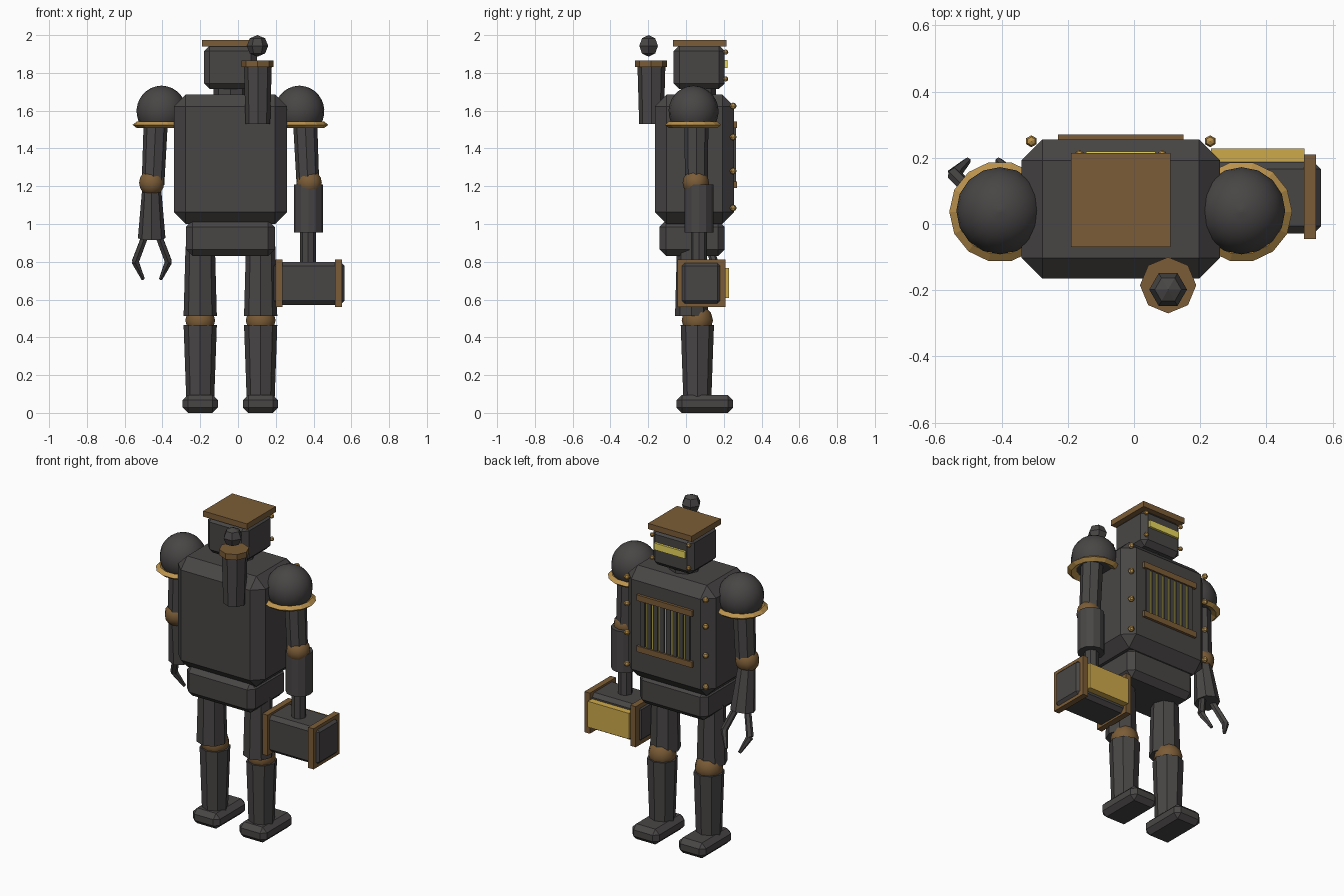
import bpy, bmesh, math
from mathutils import Vector, Matrix

if "Cube" in bpy.data.objects:
    bpy.data.objects.remove(bpy.data.objects["Cube"])

CX = -0.04  # symmetry plane of the body


def material(name, rgb):
    m = bpy.data.materials.new(name)
    m.diffuse_color = (*rgb, 1)
    m.use_nodes = True
    m.node_tree.nodes["Principled BSDF"].inputs["Base Color"].default_value = m.diffuse_color
    return m


IRON = material("dark iron", (0.066, 0.061, 0.060))
BRONZE = material("bronze", (0.20, 0.108, 0.038))
BRASS = material("brass", (0.50, 0.29, 0.075))
GOLD = material("gold panel", (0.62, 0.40, 0.07))
GLOW = material("yellow glow", (0.80, 0.68, 0.11))


def finish(name, bm, mat, smooth=False):
    bmesh.ops.recalc_face_normals(bm, faces=bm.faces)
    for f in bm.faces:
        f.smooth = smooth
    me = bpy.data.meshes.new(name)
    bm.to_mesh(me)
    bm.free()
    me.materials.append(mat)
    ob = bpy.data.objects.new(name, me)
    bpy.context.collection.objects.link(ob)
    return ob


def box(name, x, y, z, mat, bevel=0.0):
    """Box from (min, max) ranges with an optional chamfer."""
    bm = bmesh.new()
    bmesh.ops.create_cube(bm, size=1)
    for v in bm.verts:
        v.co = [(a + b) / 2 + c * (b - a) for (a, b), c in zip((x, y, z), v.co)]
    if bevel:
        bmesh.ops.bevel(bm, geom=bm.edges[:], offset=bevel, segments=1,
                        affect='EDGES', profile=0.5)
    return finish(name, bm, mat)


def tube(name, p0, p1, r0, r1, mat, n=8):
    """Tapered n-sided rod from p0 to p1."""
    p0, p1 = Vector(p0), Vector(p1)
    d = p1 - p0
    rot = Vector((0, 0, -1)).rotation_difference(d) if d.z < 0 else Vector((0, 0, 1)).rotation_difference(d)
    if d.z < 0:  # keep the local axis up so facets stay aligned
        p0, p1, r0, r1 = p1, p0, r1, r0
    bm = bmesh.new()
    bmesh.ops.create_cone(bm, cap_ends=True, segments=n, radius1=r0, radius2=r1, depth=d.length,
                          matrix=Matrix.Translation((p0 + p1) / 2) @ rot.to_matrix().to_4x4())
    return finish(name, bm, mat)


def ball(name, c, r, mat, u=12, v=8, smooth=True, turn=0):
    bm = bmesh.new()
    bmesh.ops.create_uvsphere(bm, u_segments=u, v_segments=v, radius=r,
                              matrix=Matrix.Translation(c) @ Matrix.Rotation(turn, 4, 'Z'))
    return finish(name, bm, mat, smooth)


def lathe(name, c, profile, mat, n, smooth=False, closed=False):
    """Spin (radius, z) points around a vertical axis through c."""
    bm = bmesh.new()
    rings = [[bm.verts.new((c[0] + r * math.cos(math.tau * i / n),
                            c[1] + r * math.sin(math.tau * i / n), z)) for i in range(n)]
             for r, z in profile]
    pairs = list(zip(rings, rings[1:])) + ([(rings[-1], rings[0])] if closed else [])
    for a, b in pairs:
        for i in range(n):
            j = (i + 1) % n
            bm.faces.new((a[i], a[j], b[j], b[i]))
    if not closed:
        bm.faces.new(rings[0])
        bm.faces.new(rings[-1])
    return finish(name, bm, mat, smooth)


# Torso, pelvis and neck
box("torso", (-0.34, 0.26), (-0.165, 0.255), (1.0, 1.685), IRON, 0.063)
box("pelvis", (-0.275, 0.195), (-0.14, 0.205), (0.83, 1.02), IRON, 0.035)
tube("neck", (CX, 0.07, 1.66), (CX, 0.07, 1.74), 0.09, 0.09, IRON)

# Head with flat cap, visor and rivets
box("head", (-0.18, 0.10), (-0.065, 0.205), (1.715, 1.945), IRON, 0.03)
box("head_cap", (-0.19, 0.11), (-0.07, 0.215), (1.94, 1.975), BRONZE)
box("visor", (-0.145, 0.065), (0.20, 0.219), (1.825, 1.867), GLOW)
for s in (-1, 1):
    for z in (1.91, 1.768):
        ball("head_rivet", (CX + s * 0.125, 0.21, z), 0.014, BRASS, 6, 4, False)

# Chest grille: two rails, upright bars and glowing slits between them
for name, z in (("upper", 1.525), ("lower", 1.208)):
    box(name + "_grille_rail", (-0.23, 0.15), (0.245, 0.271), (z - 0.018, z + 0.018), BRONZE)
for i in range(8):
    x = CX + (i - 3.5) * 0.044
    box("grille_bar", (x - 0.015, x + 0.015), (0.25, 0.264), (1.215, 1.52), IRON)
    if i < 7:
        box("grille_glow", (x + 0.018, x + 0.026), (0.25, 0.257), (1.225, 1.51), GLOW)

# Chest rivets down both edges
for s in (-1, 1):
    for z in (1.625, 1.46, 1.28, 1.085):
        ball("chest_rivet", (CX + s * 0.27, 0.25, z), 0.018, BRASS, 6, 4, False)

# Chimney on the back with a smoke puff
tube("chimney", (0.105, -0.183, 1.53), (0.105, -0.183, 1.84), 0.065, 0.074, IRON)
tube("chimney_cap", (0.103, -0.185, 1.83), (0.103, -0.185, 1.865), 0.085, 0.085, BRONZE)
ball("smoke_puff", (0.103, -0.198, 1.943), 0.057, IRON, 6, 4, False, math.pi / 6)

# Legs
for s, side in ((-1, "left"), (1, "right")):
    x = CX + s * 0.16
    tube(side + "_thigh", (x, 0.03, 0.88), (x, 0.03, 0.512), 0.078, 0.088, IRON)
    ball(side + "_knee", (x, 0.06, 0.49), 0.083, BRONZE, 10, 6)
    tube(side + "_shin", (x, 0.06, 0.465), (x, 0.06, 0.07), 0.088, 0.074, IRON)
    box(side + "_foot", (x - 0.093, x + 0.093), (-0.05, 0.25), (0.0, 0.095), IRON, 0.028)

# Shoulder domes, brass rims, upper arms and elbows
dome = [(0.132 * math.cos(a), 1.597 + 0.135 * math.sin(a))
        for a in [math.radians(-32 + 12 * i) for i in range(11)]]
rim = [(0.100, 1.525), (0.130, 1.543), (0.153, 1.525), (0.130, 1.507)]
for s, side in ((-1, "left"), (1, "right")):
    x = CX + s * 0.365
    d = lathe(side + "_shoulder", (x, 0.04), dome, IRON, 16, True)
    for f in d.data.polygons:
        f.use_smooth = len(f.vertices) == 4
    lathe(side + "_shoulder_rim", (x, 0.037), rim, BRASS, 14, closed=True)
    tube(side + "_upper_arm", (CX + s * 0.395, 0.055, 1.55), (CX + s * 0.41, 0.055, 1.21),
         0.064, 0.06, IRON)
    ball(side + "_elbow", (CX + s * 0.417, 0.052, 1.218), 0.07, BRONZE, 10, 8)

# Left forearm with pincer claw
tube("left_forearm", (-0.457, 0.055, 1.19), (-0.457, 0.095, 0.925), 0.05, 0.073, IRON)
for s in (-1, 1):
    root = (-0.456 + s * 0.035, 0.098, 0.94)
    bend = (-0.456 + s * 0.088, 0.150, 0.80)
    tip = (-0.456 + s * 0.046, 0.192, 0.708)
    tube("claw_upper", root, bend, 0.020, 0.021, IRON, 6)
    tube("claw_tip", bend, tip, 0.021, 0.010, IRON, 6)

# Right forearm, wrist and hammer fist
tube("right_forearm", (0.373, 0.068, 1.21), (0.373, 0.068, 0.955), 0.077, 0.077, IRON, 12)
tube("right_wrist", (0.37, 0.068, 0.97), (0.37, 0.068, 0.79), 0.042, 0.042, IRON)
box("hammer_fist", (0.19, 0.565), (-0.028, 0.188), (0.572, 0.80), IRON, 0.022)
for x in (0.198, 0.513):
    box("fist_band", (x, x + 0.037), (-0.045, 0.21), (0.56, 0.812), BRONZE)
box("fist_panel", (0.233, 0.515), (0.18, 0.228), (0.608, 0.768), GOLD)
